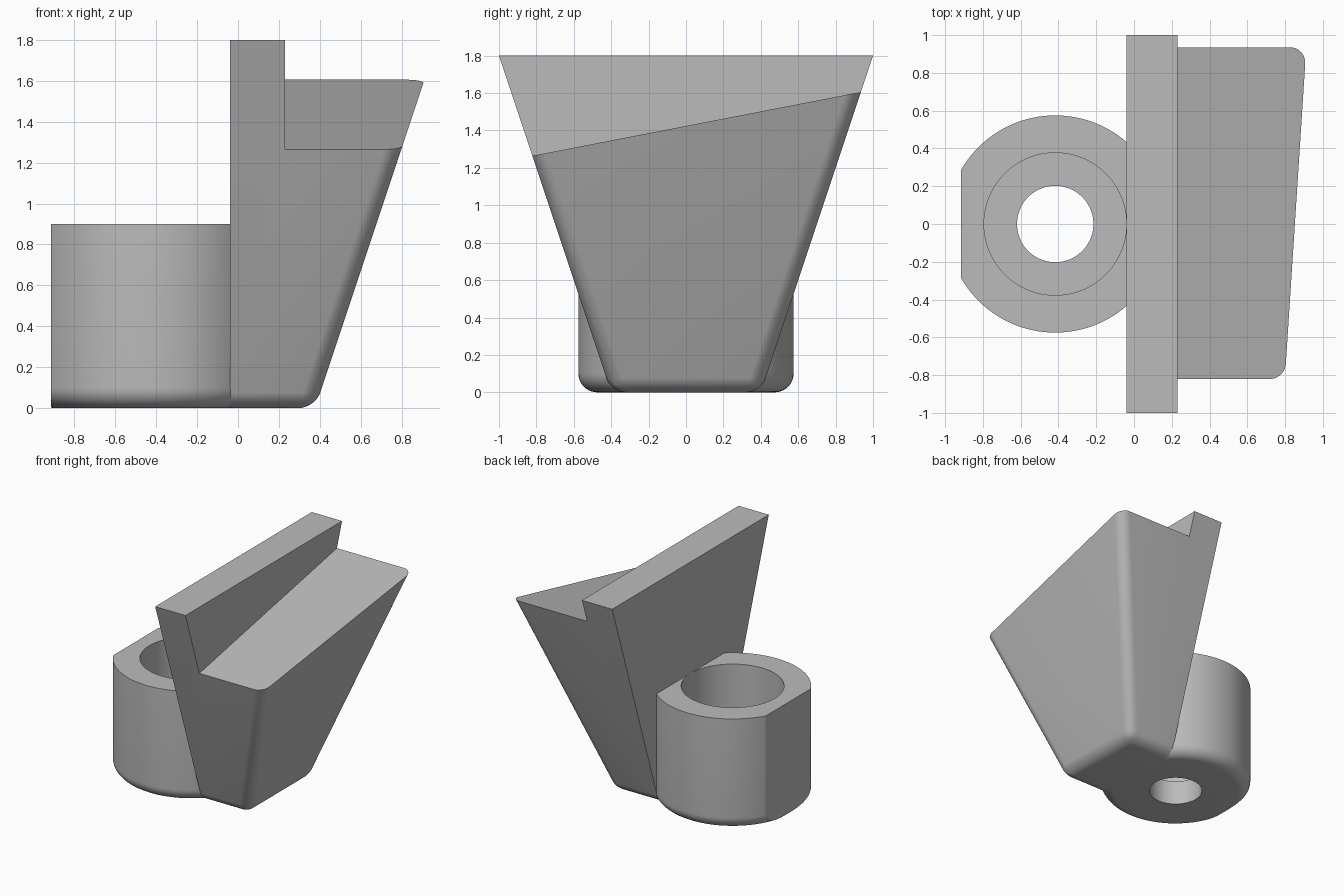
import bpy, bmesh, math
from mathutils import Vector

if "Cube" in bpy.data.objects:
    bpy.data.objects.remove(bpy.data.objects["Cube"])

grey = bpy.data.materials.new("plain grey")
grey.diffuse_color = (0.5, 0.5, 0.5, 1)
grey.use_nodes = True
grey.node_tree.nodes["Principled BSDF"].inputs["Base Color"].default_value = grey.diffuse_color


def make(name, bm):
    bmesh.ops.recalc_face_normals(bm, faces=bm.faces)
    me = bpy.data.meshes.new(name)
    bm.to_mesh(me)
    bm.free()
    me.materials.append(grey)
    ob = bpy.data.objects.new(name, me)
    bpy.context.collection.objects.link(ob)
    return ob


def prism(bm, bottom, top):
    """Solid between two matching loops of points."""
    a = [bm.verts.new(p) for p in bottom]
    b = [bm.verts.new(p) for p in top]
    n = len(a)
    bm.faces.new(a[::-1])
    bm.faces.new(b)
    for i in range(n):
        bm.faces.new((a[i], a[(i + 1) % n], b[(i + 1) % n], b[i]))


def boolean(ob, other, op):
    m = ob.modifiers.new(op.lower(), 'BOOLEAN')
    m.operation, m.object, m.solver = op, other, 'EXACT'
    bpy.context.view_layer.objects.active = ob
    bpy.ops.object.modifier_apply(modifier=m.name)
    bpy.data.objects.remove(other)


X0, X1, H = -0.04, 0.23, 1.8      # back face, ledge wall, full height

# Flared wedge, widening upward by one in three, with rounded edges
def section(z):
    w, x = 0.4 + z / 3, 0.377 + z / 3
    return [(X0, -w, z), (x, -w, z), (x, w, z), (X0, w, z)]

bm = bmesh.new()
prism(bm, section(0), section(H))

def rounded(e):
    a, b = (v.co for v in e.verts)
    on_back = a.x < 0 and b.x < 0
    on_top = a.z > 1 and b.z > 1
    return not on_back and not on_top

bmesh.ops.bevel(bm, geom=[e for e in bm.edges if rounded(e)], offset=0.08,
                offset_type='OFFSET', segments=10, profile=0.5, affect='EDGES')
wedge = make("flared_wedge", bm)

# Sloping ledge cut beside the upright blade
def ledge(x):
    return [(x, y, z) for y, z in
            ((-1.5, 1.424 - 1.5 * 0.194), (1.5, 1.424 + 1.5 * 0.194), (1.5, 2.5), (-1.5, 2.5))]

bm = bmesh.new()
prism(bm, ledge(X1), ledge(2))
boolean(wedge, make("ledge_cutter", bm), 'DIFFERENCE')

# Socket: lathed ring with stepped bore and rounded foot
CX, R, F, N = -0.417, 0.575, 0.1, 128
profile = [(0.202, 0)]
profile += [(R - F + F * math.sin(t), F - F * math.cos(t))
            for t in (math.pi / 2 * i / 10 for i in range(11))]
profile += [(R, 0.9), (0.377, 0.9), (0.377, 0.2), (0.202, 0.2)]
bm = bmesh.new()
rings = [[bm.verts.new((CX + r * math.cos(2 * math.pi * i / N),
                        r * math.sin(2 * math.pi * i / N), z)) for r, z in profile]
         for i in range(N)]
P = len(profile)
for i in range(N):
    a, b = rings[i], rings[(i + 1) % N]
    for j in range(P):
        k = (j + 1) % P
        bm.faces.new((a[j], b[j], b[k], a[k]))
socket = make("round_socket", bm)

# Flats on the outer side and against the wedge
bm = bmesh.new()
slab = lambda z: [(-0.915, -1, z), (X0 + 0.004, -1, z), (X0 + 0.004, 1, z), (-0.915, 1, z)]
prism(bm, slab(-1), slab(2))
boolean(socket, make("flat_cutter", bm), 'INTERSECT')

for ob in (wedge, socket):
    bpy.ops.object.select_all(action='DESELECT')
    ob.select_set(True)
    bpy.context.view_layer.objects.active = ob
    bpy.ops.object.shade_smooth_by_angle(angle=math.radians(30))
